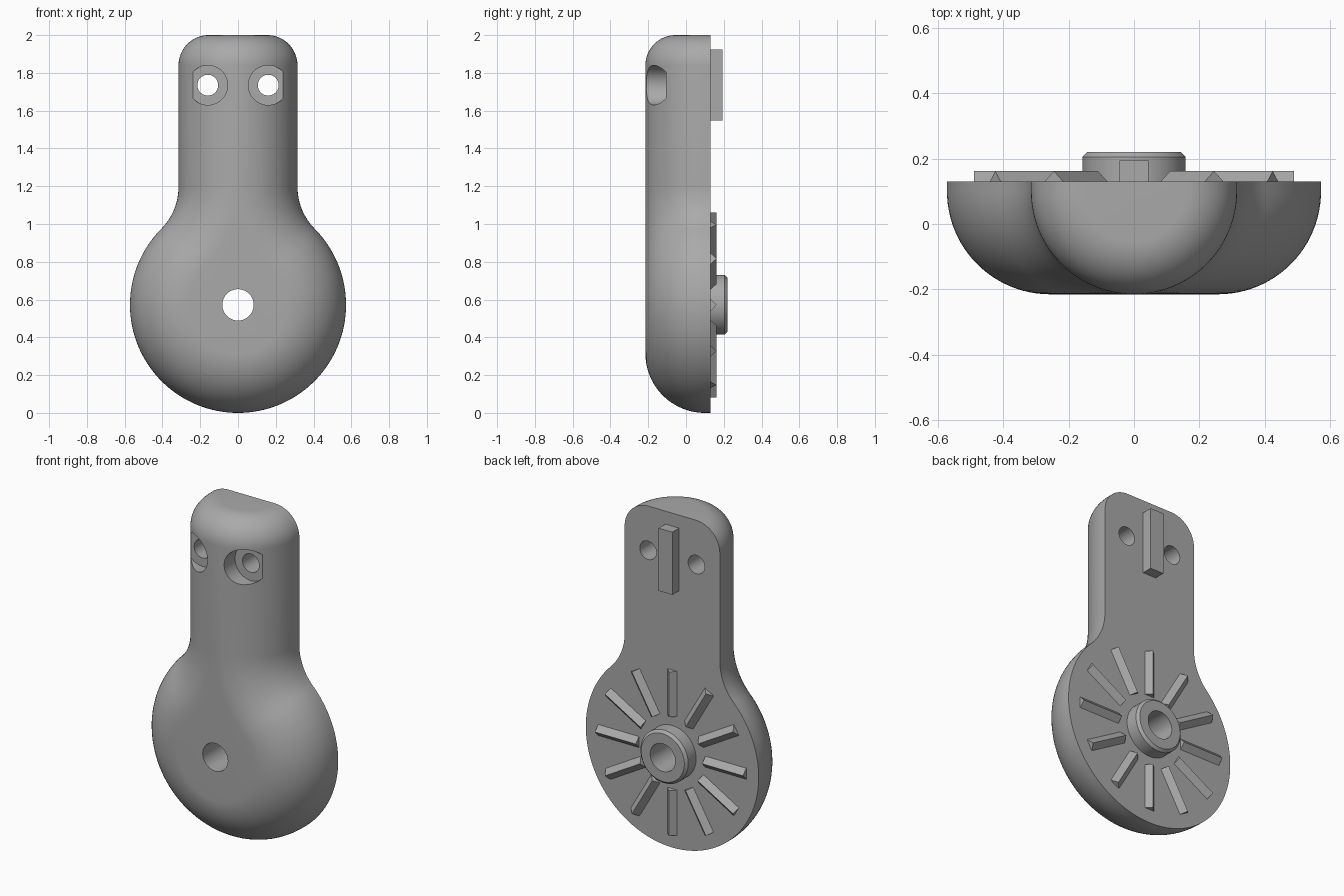
import bpy, bmesh
from math import sin, cos, pi, radians, atan2, hypot, sqrt
from mathutils import Matrix, Vector

cube = bpy.data.objects.get("Cube")
if cube:
    bpy.data.objects.remove(cube, do_unlink=True)

BACK, MID = 0.13, 0.10      # back plane and start of the edge rounding
DISC, NECK, CAP = 0.572, 0.315, 0.16
HUB = Vector((0, 0, DISC))

grey = bpy.data.materials.new("mid grey")
grey.use_nodes = True
colour = (0.4, 0.4, 0.4, 1)
grey.diffuse_color = colour
grey.node_tree.nodes["Principled BSDF"].inputs["Base Color"].default_value = colour


def make(name, bm):
    bmesh.ops.recalc_face_normals(bm, faces=bm.faces)
    mesh = bpy.data.meshes.new(name)
    bm.to_mesh(mesh)
    bm.free()
    mesh.materials.append(grey)
    obj = bpy.data.objects.new(name, mesh)
    bpy.context.collection.objects.link(obj)
    return obj


def activate(obj):
    bpy.ops.object.select_all(action="DESELECT")
    obj.select_set(True)
    bpy.context.view_layer.objects.active = obj


def smooth(obj):
    activate(obj)
    bpy.ops.object.shade_smooth_by_angle(angle=radians(30))


def cutter(x, z, radius, y0, y1):
    bm = bmesh.new()
    place = Matrix.Translation((x, (y0 + y1) / 2, z)) @ Matrix.Rotation(pi / 2, 4, "X")
    bmesh.ops.create_cone(bm, cap_ends=True, segments=64, radius1=radius,
                          radius2=radius, depth=y1 - y0, matrix=place)
    obj = make("hole_cutter", bm)
    obj.hide_render = True
    return obj


# Half outline: (x, z, inward normal x, inward normal z, rounding radius)
rows = []
fx = NECK * 2                                    # centre of the concave fillet
rise = sqrt((DISC + NECK) ** 2 - fx ** 2)
join = atan2(rise, fx)
for i in range(49):                              # disc
    a = -pi / 2 + (join + pi / 2) * i / 48
    rows.append((DISC * cos(a), DISC + DISC * sin(a), -cos(a), -sin(a), NECK))
for i in range(1, 17):                           # fillet into the neck
    a = pi + join * (1 - i / 16)
    rows.append((fx + NECK * cos(a), DISC + rise + NECK * sin(a), cos(a), sin(a), NECK))
flat_end = len(rows)
for i in range(17):                              # rounded top
    a = pi / 2 * i / 16
    r = NECK - CAP * (1 - cos(a))
    rows.append((r, 2 - CAP + CAP * sin(a), -1, 0, r))

# Body: sweep a quarter-round profile along the half outline
bm = bmesh.new()
STEPS = 24
grid = []
for x, z, nx, nz, r in rows:
    line = [bm.verts.new((x, BACK, z))]
    for j in range(STEPS + 1):
        a = pi / 2 * j / STEPS
        d = r * (1 - cos(a))
        line.append(bm.verts.new((x + nx * d, MID - r * sin(a), z + nz * d)))
    grid.append(line)
for low, high in zip(grid, grid[1:]):
    for j in range(STEPS + 1):
        bm.faces.new((low[j], low[j + 1], high[j + 1], high[j]))
corner = bm.verts.new((0, BACK, 2))
bm.faces.new([line[0] for line in grid] + [corner])              # back
bm.faces.new([line[-1] for line in grid[:flat_end]])             # front flat
bm.faces.new(grid[-1] + [corner])                                # top flat
bmesh.ops.remove_doubles(bm, verts=bm.verts, dist=1e-5)
body = make("body", bm)
mirror = body.modifiers.new("mirror", "MIRROR")
mirror.use_clip = True
mirror.merge_threshold = 0.0005

# Axle hole and the two counterbored screw holes
cutters = [cutter(0, DISC, 0.083, -0.5, 0.5)]
for side in (-1, 1):
    cutters.append(cutter(side * 0.16, 1.735, 0.055, -0.5, 0.5))
    cutters.append(cutter(side * 0.16, 1.735, 0.105, -0.5, -0.107))
for c in cutters:
    cut = body.modifiers.new("cut", "BOOLEAN")
    cut.operation, cut.solver, cut.object = "DIFFERENCE", "EXACT", c
activate(body)
for name in [m.name for m in body.modifiers]:
    bpy.ops.object.modifier_apply(modifier=name)
for c in cutters:
    bpy.data.objects.remove(c, do_unlink=True)
smooth(body)

# Chamfered hub ring around the axle hole
bm = bmesh.new()
profile = [(0.083, BACK), (0.083, 0.22), (0.143, 0.22), (0.158, 0.205), (0.158, BACK)]
ring = [bm.verts.new((r, y, DISC)) for r, y in profile]
edges = [bm.edges.new(pair) for pair in zip(ring, ring[1:])]
bmesh.ops.spin(bm, geom=ring + edges, cent=HUB, axis=(0, 1, 0), angle=2 * pi,
               steps=64, use_merge=True)
bmesh.ops.remove_doubles(bm, verts=bm.verts, dist=1e-5)
smooth(make("hub_ring", bm))

# Radial locking ridges with a triangular section
for i in range(12):
    bm = bmesh.new()
    turn = Matrix.Translation(HUB) @ Matrix.Rotation(pi / 6 * i, 4, "Y")
    ends = [[bm.verts.new(turn @ Vector((w, y, r)))
             for w, y in ((-0.033, BACK), (0, 0.162), (0.033, BACK))]
            for r in (0.22, 0.49)]
    for end in ends:
        bm.faces.new(end)
    for j in range(3):
        k = (j + 1) % 3
        bm.faces.new((ends[0][j], ends[0][k], ends[1][k], ends[1][j]))
    make(f"locking_ridge_{i + 1}", bm)

# Upright locating key on the back of the neck
bm = bmesh.new()
bmesh.ops.create_cube(bm, size=1, matrix=Matrix.Translation((0, 0.161, 1.735))
                      @ Matrix.Diagonal((0.09, 0.066, 0.375, 1)))
make("locating_key", bm)
